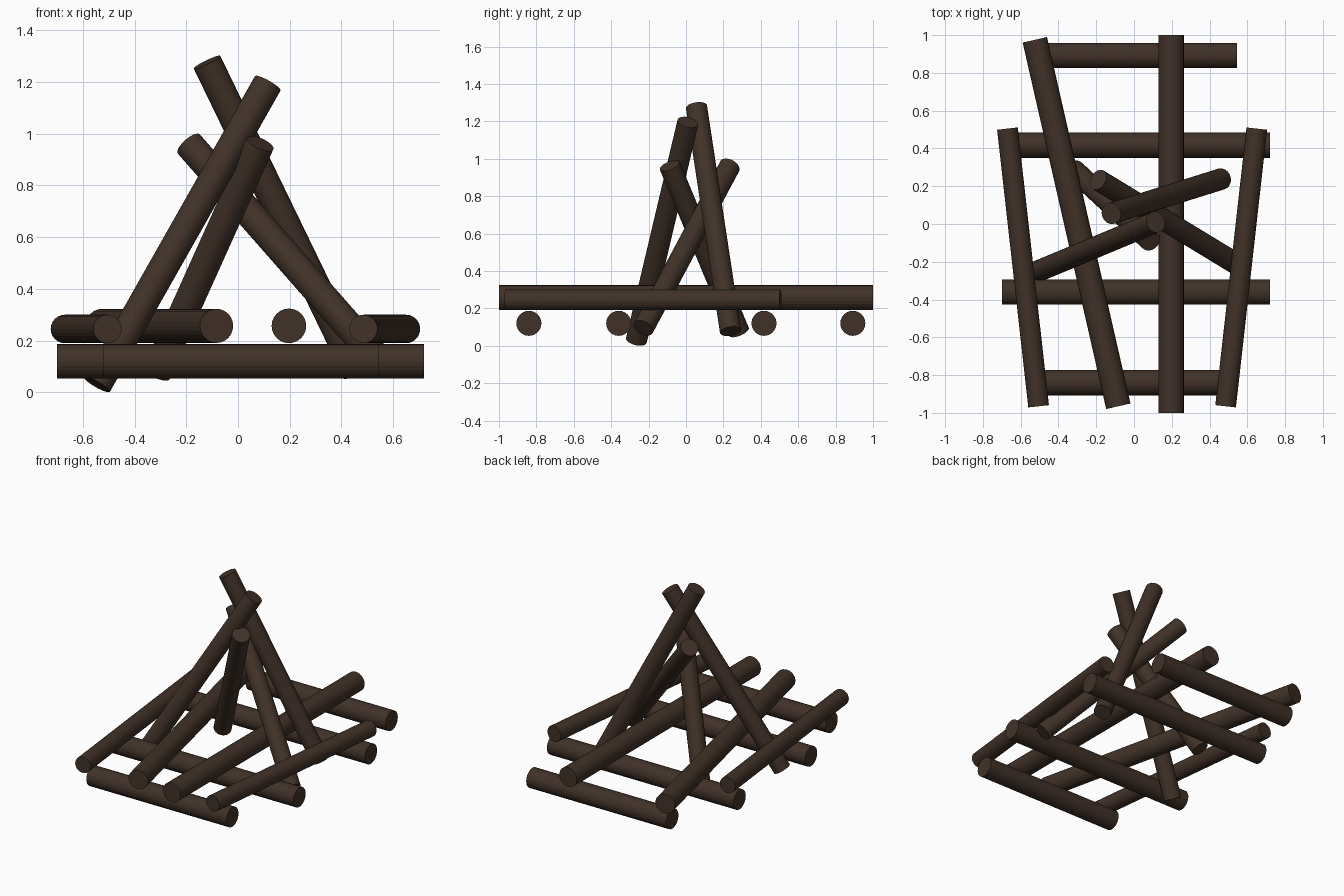
import bpy
from mathutils import Vector

wood = bpy.data.materials.new("dark brown wood")
wood.diffuse_color = (0.052, 0.031, 0.021, 1)


def log(name, a, b, r):
    """Flat-faced round log between two end centres."""
    a, b = Vector(a), Vector(b)
    d = b - a
    bpy.ops.mesh.primitive_cylinder_add(vertices=24, radius=r, depth=d.length,
                                        location=(a + b) / 2)
    o = bpy.context.object
    o.rotation_euler = d.to_track_quat('Z', 'Y').to_euler()
    o.name = name
    o.data.materials.append(wood)
    return o


# Bottom layer: four logs running across
for y, x0, x1 in [(-0.84, -0.52, 0.545), (-0.36, -0.70, 0.72),
                  (0.417, -0.70, 0.72), (0.892, -0.52, 0.545)]:
    log("base_log", (x0, y, 0.12), (x1, y, 0.12), 0.067)

# Second layer: two thick logs running front to back
log("straight_long_log", (0.197, -1, 0.257), (0.197, 1, 0.257), 0.067)
log("slanted_long_log", (-0.083, -0.965, 0.257), (-0.525, 0.975, 0.257), 0.066)

# Second layer: thinner splayed logs at both sides
for s in (-1, 1):
    x = -0.01  # side logs mirror about this line
    log("side_log", (x + s * 0.495, -0.965, 0.245), (x + s * 0.66, 0.505, 0.245), 0.055)

# Leaning logs forming the pyramid
for top, foot in [((-0.12, 0.056, 1.277), (0.462, 0.238, 0.077)),
                  ((0.115, 0.01, 1.195), (-0.545, -0.265, 0.03)),
                  ((0.085, -0.087, 0.963), (-0.315, 0.283, 0.075)),
                  ((-0.19, 0.234, 0.96), (0.57, -0.228, 0.095))]:
    log("leaning_log", top, foot, 0.057)
